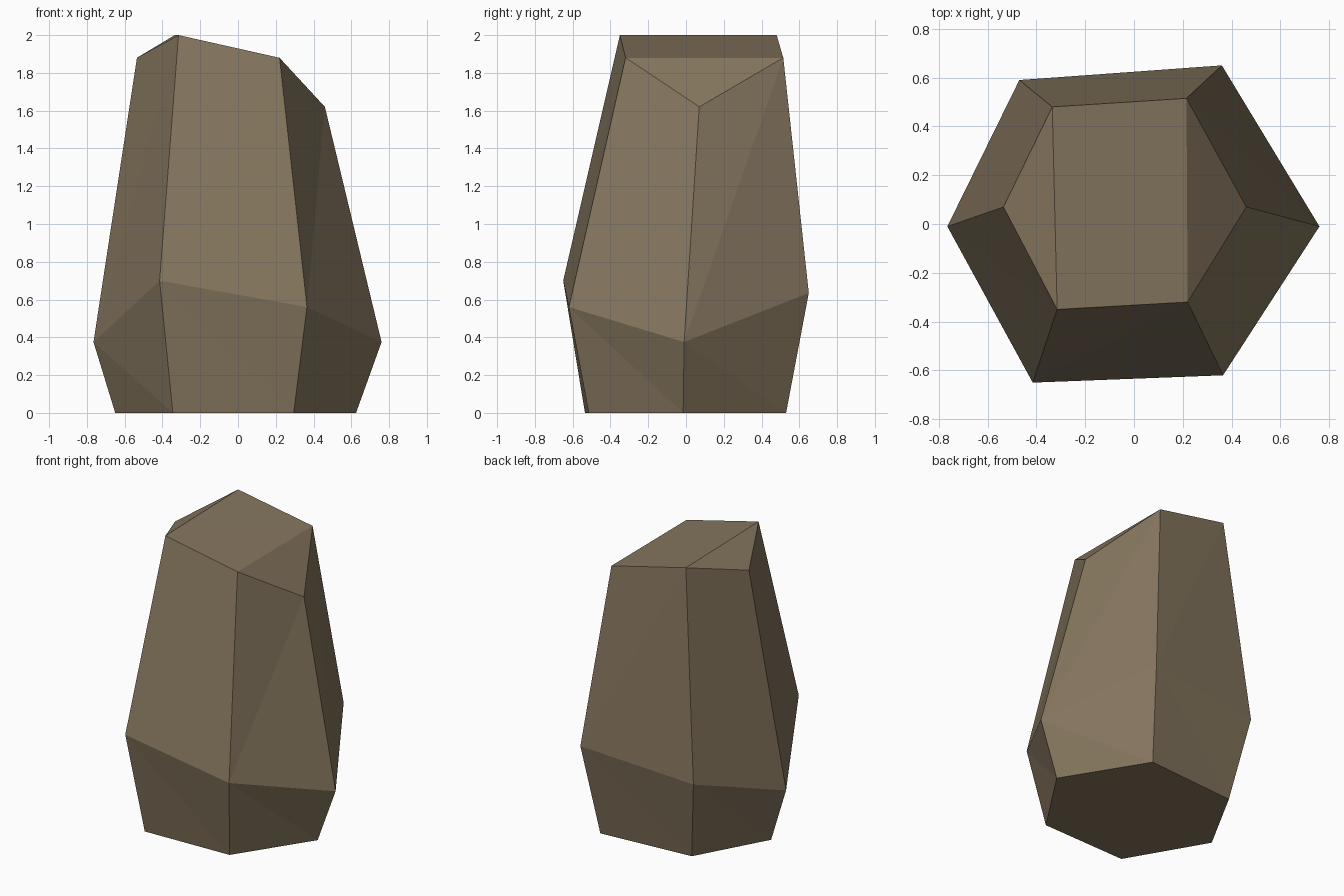
import bpy, bmesh

if "Cube" in bpy.data.objects:
    bpy.data.objects.remove(bpy.data.objects["Cube"])

# Three six-sided rings, counter-clockwise from the left corner
base = [(-.65, -.01, 0), (-.345, -.535, 0), (.295, -.515, 0),
        (.625, -.015, 0), (.29, .53, 0), (-.38, .48, 0)]
belly = [(-.765, -.01, .375), (-.415, -.65, .70), (.365, -.62, .56),
         (.76, -.01, .375), (.36, .65, .635), (-.47, .59, .566)]
crown = [(-.535, .07, 1.88), (-.315, -.35, 2), (.22, -.32, 1.88),
         (.46, .07, 1.62), (.215, .515, 1.88), (-.335, .48, 2)]

bm = bmesh.new()
lo, mid, top = ([bm.verts.new(p) for p in ring] for ring in (base, belly, crown))

# Faceted sides: the belly flares out, then tapers to the crown
for i in range(6):
    j = (i + 1) % 6
    bm.faces.new((lo[i], lo[j], mid[i]))
    bm.faces.new((lo[j], mid[j], mid[i]))
    bm.faces.new((mid[i], mid[j], top[j]))
    bm.faces.new((mid[i], top[j], top[i]))

# Slanted top with a chipped corner on each side, and the flat underside
bm.faces.new((top[0], top[1], top[5]))
bm.faces.new((top[1], top[2], top[4]))
bm.faces.new((top[1], top[4], top[5]))
bm.faces.new((top[2], top[3], top[4]))
bm.faces.new(lo[::-1])
bmesh.ops.recalc_face_normals(bm, faces=bm.faces)

mesh = bpy.data.meshes.new("standing_stone")
bm.to_mesh(mesh)
bm.free()

# Single stone colour
stone = bpy.data.materials.new("brown stone")
stone.diffuse_color = (.235, .18, .112, 1)
stone.use_nodes = True
stone.node_tree.nodes["Principled BSDF"].inputs["Base Color"].default_value = stone.diffuse_color
mesh.materials.append(stone)
bpy.context.collection.objects.link(bpy.data.objects.new("standing_stone", mesh))
